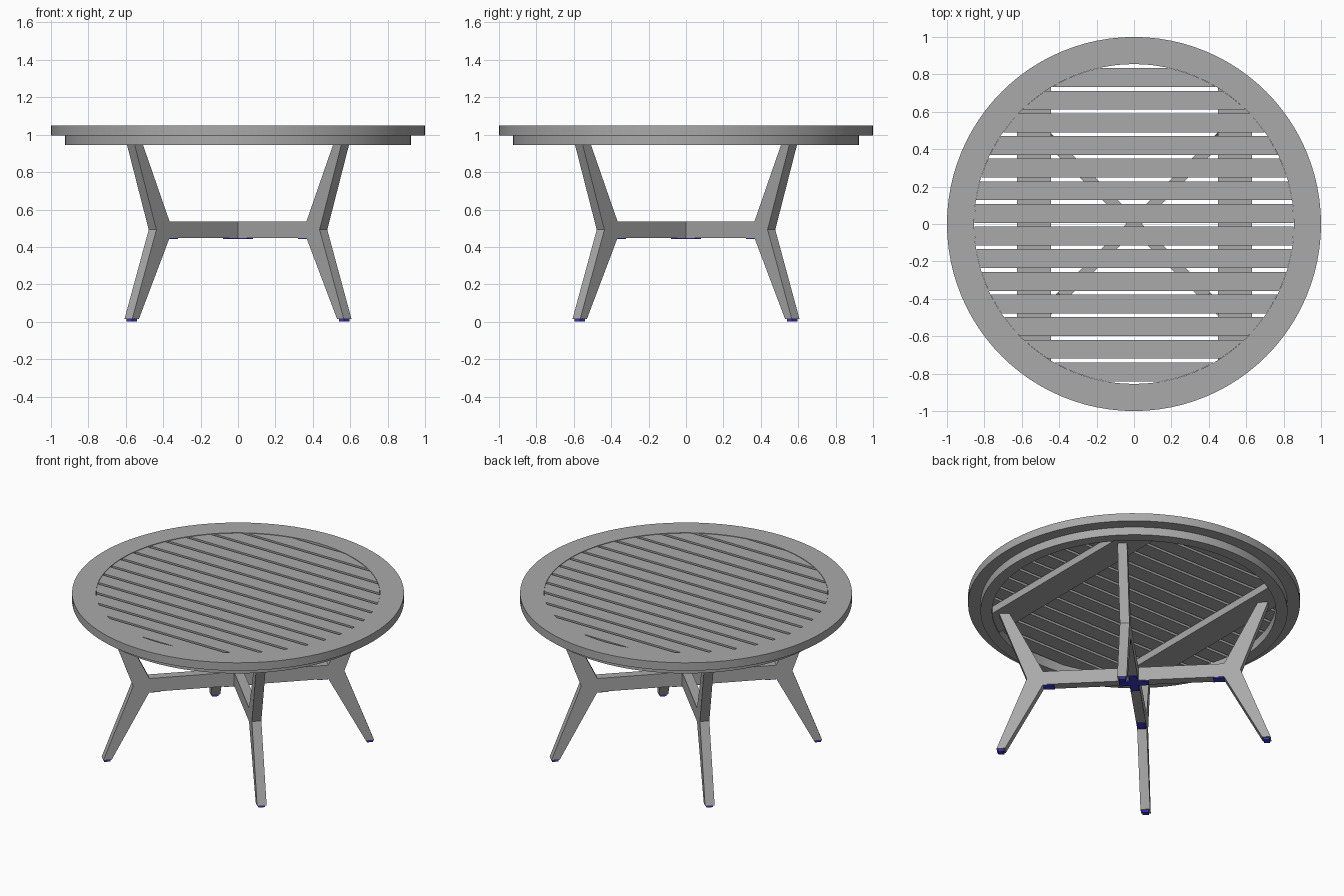
import bpy, bmesh, math
from mathutils import Matrix, Vector

cube = bpy.data.objects.get("Cube")
if cube:
    bpy.data.objects.remove(cube, do_unlink=True)


def material(name, rgb):
    m = bpy.data.materials.new(name)
    m.use_nodes = True
    m.diffuse_color = (*rgb, 1)
    m.node_tree.nodes["Principled BSDF"].inputs["Base Color"].default_value = (*rgb, 1)
    return m


GREY = material("grey wood", (0.40, 0.40, 0.40))
BLUE = material("blue pad", (0.045, 0.04, 0.60))


def finish(name, bm, mat):
    bmesh.ops.recalc_face_normals(bm, faces=bm.faces)
    me = bpy.data.meshes.new(name)
    bm.to_mesh(me)
    bm.free()
    me.materials.append(mat)
    ob = bpy.data.objects.new(name, me)
    bpy.context.collection.objects.link(ob)
    return ob


def prism(name, points, depth, mat, matrix=Matrix()):
    """Extrude a flat 2D outline along local z, then place it."""
    bm = bmesh.new()
    face = bm.faces.new([bm.verts.new((x, y, 0)) for x, y in points])
    ext = bmesh.ops.extrude_face_region(bm, geom=[face])
    top = [v for v in ext["geom"] if isinstance(v, bmesh.types.BMVert)]
    bmesh.ops.translate(bm, verts=top, vec=(0, 0, depth))
    bm.transform(matrix)
    return finish(name, bm, mat)


def ring(name, r_in, r_out, z0, z1, seg=96):
    """Rectangular section swept round the z axis."""
    bm = bmesh.new()
    section = [(r_in, z0), (r_out, z0), (r_out, z1), (r_in, z1)]
    loops = [[bm.verts.new((r * math.cos(a), r * math.sin(a), z)) for r, z in section]
             for a in (2 * math.pi * i / seg for i in range(seg))]
    for i in range(seg):
        a, b = loops[i], loops[(i + 1) % seg]
        for k in range(4):
            n = (k + 1) % 4
            bm.faces.new((a[k], b[k], b[n], a[n]))
    ob = finish(name, bm, GREY)
    bpy.ops.object.select_all(action="DESELECT")
    ob.select_set(True)
    bpy.context.view_layer.objects.active = ob
    bpy.ops.object.shade_smooth_by_angle(angle=math.radians(30))
    return ob


def strip(low, high, radius, steps=8):
    """Outline of a strip along x whose ends follow a circle."""
    ys = [low + (high - low) * i / steps for i in range(steps + 1)]
    right = [(math.sqrt(radius ** 2 - y * y), y) for y in ys]
    return right + [(-x, y) for x, y in reversed(right)]


# Round top: rim with a smaller apron ring below it
ring("top_rim", 0.855, 1.0, 0.997, 1.05)
ring("apron_ring", 0.855, 0.925, 0.944, 0.997)

# Fourteen slats trimmed to the inner circle
PITCH, WIDTH = 0.121, 0.101
for i in range(14):
    y = (i - 6.5) * PITCH - 0.004
    prism(f"slat_{i + 1}", strip(y - WIDTH / 2, y + WIDTH / 2, 0.854), 0.048, GREY,
          Matrix.Translation((0, 0, 0.999)))

# Two flat joists under the slats
quarter = Matrix.Rotation(math.pi / 2, 4, "Z")
for side, low in (("left", -0.63), ("right", 0.445)):
    prism(f"{side}_joist", strip(low, low + 0.18, 0.855), 0.047, GREY,
          Matrix.Translation((0, 0, 0.952)) @ quarter)

# Two crossed frames: each is a stretcher with a bent leg at both ends
THICK = 0.058
half = [(0.547, 0.447), (0.778, 0.015), (0.829, 0.015), (0.646, 0.492),
        (0.813, 0.953), (0.751, 0.953), (0.547, 0.537)]
outline = half + [(-r, z) for r, z in reversed(half)]
upright = Matrix.Rotation(math.pi / 2, 4, "X")
centred = Matrix.Translation((0, 0, -THICK / 2))
for name, deg in (("leg_frame_a", 45), ("leg_frame_b", 135)):
    turn = Matrix.Rotation(math.radians(deg), 4, "Z")
    prism(name, outline, THICK, GREY, turn @ upright @ centred)


def pad(name, r0, r1, width, z0, z1, deg):
    w = width / 2
    prism(name, [(r0, -w), (r1, -w), (r1, w), (r0, w)], z1 - z0, BLUE,
          Matrix.Rotation(math.radians(deg), 4, "Z") @ Matrix.Translation((0, 0, z0)))


# Foot pads, and thin plates under the stretchers
for i in range(4):
    deg = 45 + 90 * i
    pad(f"foot_pad_{i + 1}", 0.785, 0.822, 0.04, 0.0, 0.016, deg)
    pad(f"knee_plate_{i + 1}", 0.48, 0.547, 0.05, 0.441, 0.4475, deg)
for i, deg in enumerate((45, 135)):
    pad(f"centre_plate_{i + 1}", -0.09, 0.09, 0.05, 0.441, 0.4475, deg)
